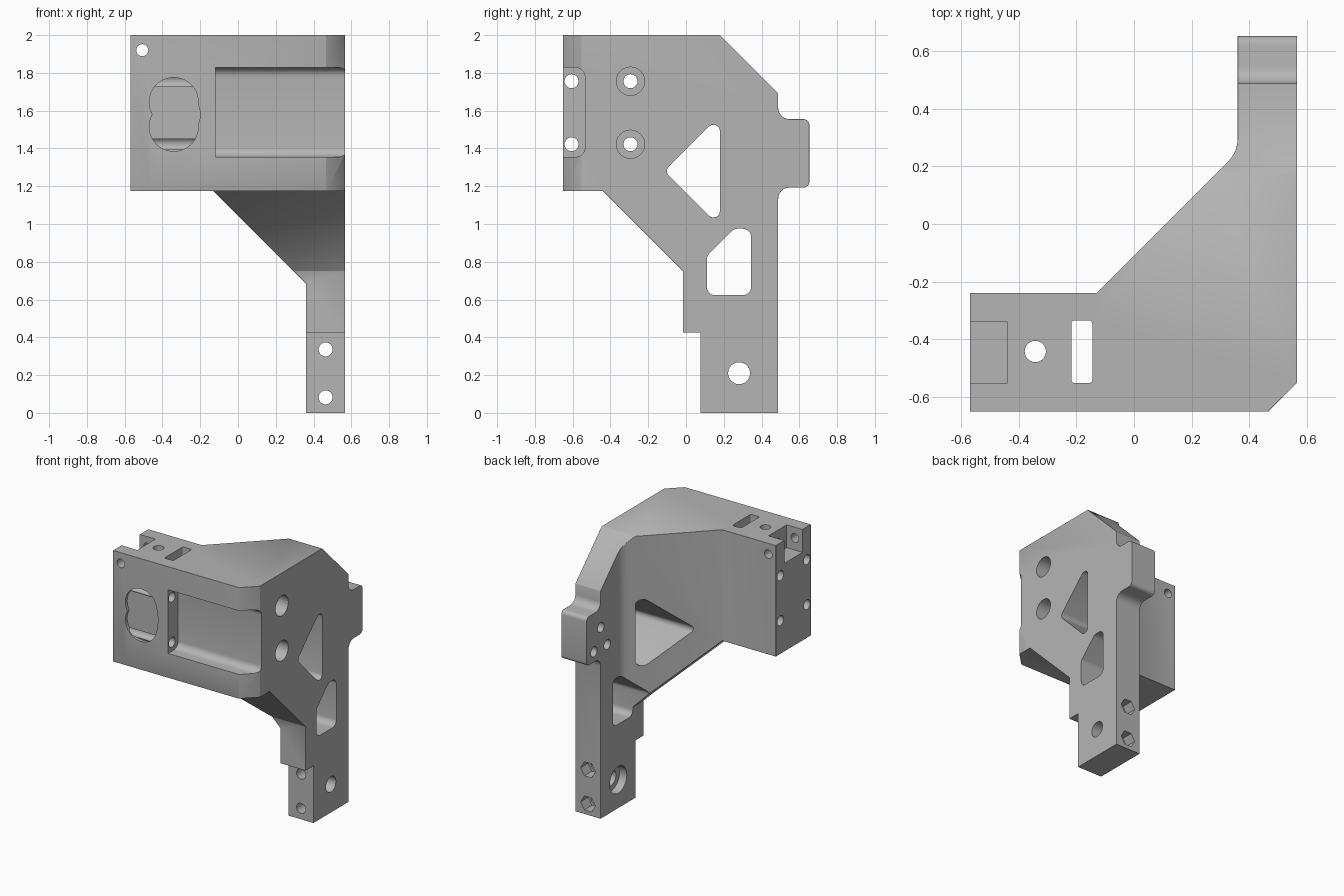
import bpy
import bmesh
from math import pi, cos, sin, tan
from mathutils import Vector

cube = bpy.data.objects.get("Cube")
if cube:
    bpy.data.objects.remove(cube, do_unlink=True)

grey = bpy.data.materials.new("plain_grey")
grey.use_nodes = True
colour = (0.46, 0.46, 0.46, 1)
grey.diffuse_color = colour
grey.node_tree.nodes["Principled BSDF"].inputs["Base Color"].default_value = colour


def rounded(points, radius=0.0, steps=6):
    """Polygon with filleted corners; a third value overrides the radius."""
    result = []
    for i, p in enumerate(points):
        r = p[2] if len(p) > 2 else radius
        here = Vector(p[:2])
        if not r:
            result.append(here)
            continue
        a = (Vector(points[i - 1][:2]) - here).normalized()
        b = (Vector(points[(i + 1) % len(points)][:2]) - here).normalized()
        half = a.angle(b) / 2
        centre = here + (a + b).normalized() * (r / sin(half))
        start = here + a * (r / tan(half)) - centre
        end = here + b * (r / tan(half)) - centre
        sweep = start.angle_signed(end)
        for k in range(steps + 1):
            t = -sweep * k / steps
            result.append(centre + Vector((start.x * cos(t) - start.y * sin(t),
                                           start.x * sin(t) + start.y * cos(t))))
    return result


def circle(a, b, r, sides=24):
    return [Vector((a + r * cos(2 * pi * k / sides), b + r * sin(2 * pi * k / sides)))
            for k in range(sides)]


def rectangle(a0, a1, b0, b1):
    return [(a0, b0), (a1, b0), (a1, b1), (a0, b1)]


def prism(name, axis, outline, low=-3, high=3):
    """Extrude an outline along an axis: x takes (y, z), y takes (x, z), z takes (x, y)."""
    place = {"x": lambda a, b, d: (d, a, b),
             "y": lambda a, b, d: (a, d, b),
             "z": lambda a, b, d: (a, b, d)}[axis]
    bm = bmesh.new()
    face = bm.faces.new([bm.verts.new(place(a, b, low)) for a, b in outline])
    new = bmesh.ops.extrude_face_region(bm, geom=[face])["geom"]
    shift = Vector(place(0, 0, high - low))
    bmesh.ops.translate(bm, vec=shift, verts=[v for v in new if isinstance(v, bmesh.types.BMVert)])
    bmesh.ops.recalc_face_normals(bm, faces=bm.faces)
    mesh = bpy.data.meshes.new(name)
    bm.to_mesh(mesh)
    bm.free()
    mesh.materials.append(grey)
    ob = bpy.data.objects.new(name, mesh)
    bpy.context.collection.objects.link(ob)
    return ob


def apply(ob, mod):
    bpy.ops.object.select_all(action="DESELECT")
    bpy.context.view_layer.objects.active = ob
    ob.select_set(True)
    bpy.ops.object.modifier_apply(modifier=mod.name)


def combine(ob, other, operation="DIFFERENCE"):
    mod = ob.modifiers.new("cut", "BOOLEAN")
    mod.operation = operation
    mod.solver = "EXACT"
    mod.object = other
    apply(ob, mod)
    bpy.data.objects.remove(other, do_unlink=True)


# Bracket body: side, top and front outlines intersected
bracket = prism("bracket", "x", rounded([
    (-0.652, 2), (0.18, 2), (0.488, 1.692), (0.488, 1.555, 0.06), (0.653, 1.555, 0.03),
    (0.653, 1.193, 0.03), (0.488, 1.193, 0.06), (0.488, 0), (0.077, 0), (0.077, 0.425),
    (-0.017, 0.425), (-0.017, 0.752), (-0.44, 1.175), (-0.652, 1.175)]))
top_outline = prism("top_outline", "z", rounded([
    (-0.57, -1), (0.113, -1), (0.567, -0.552), (0.567, 1),
    (0.36, 1), (0.36, 0.25, 0.11), (-0.13, -0.24), (-0.57, -0.24)]))
front_outline = prism("front_outline", "y", [
    (-1, 3), (1, 3), (1, -1), (0.36, -1), (0.36, 0.685), (-0.13, 1.175), (-1, 1.175)])
combine(bracket, top_outline, "INTERSECT")
combine(bracket, front_outline, "INTERSECT")

# Slightly broken outer edges
bevel = bracket.modifiers.new("bevel", "BEVEL")
bevel.width = 0.008
bevel.segments = 1
bevel.limit_method = "ANGLE"
bevel.angle_limit = 0.6
apply(bracket, bevel)


def cut(axis, outline, low=-3, high=3):
    combine(bracket, prism("cutter", axis, outline, low, high))


# Front pocket, open at the chamfered corner
cut("x", rounded([(-1, 1.355), (-0.535, 1.355, 0.05), (-0.535, 1.828, 0.05), (-1, 1.828)]),
    -0.118, 1)

# Lightening windows in the side wall
cut("x", rounded([(-0.115, 1.28), (0.18, 1.575), (0.18, 0.985)], 0.035))
cut("x", rounded([(0.11, 0.623), (0.345, 0.623), (0.345, 0.975),
                  (0.255, 0.975), (0.11, 0.83)], 0.045))

# Vertical slot, vertical hole and top notch in the block
cut("z", rounded(rectangle(-0.218, -0.145, -0.553, -0.335), 0.012))
cut("z", circle(-0.343, -0.443, 0.037))
cut("z", [(-1, -0.553), (-0.44, -0.553), (-0.44, -0.34), (-1, -0.34)], 1.83, 3)
cut("x", circle(-0.445, 1.91, 0.03), -0.5, -0.18)

# Cross holes, with counterbores on the outer wall
for z in (1.422, 1.756):
    cut("x", circle(-0.606, z, 0.037), -3, 0)
    cut("x", circle(-0.294, z, 0.037))
    cut("x", circle(-0.294, z, 0.075), 0.46, 1)

# Shallow lobed recess and corner hole on the front
for x, z, r in ((-0.34, 1.645, 0.13), (-0.34, 1.515, 0.13), (-0.325, 1.58, 0.125)):
    cut("y", circle(x, z, r, 40), -1, -0.63)
cut("y", circle(-0.507, 1.92, 0.032))

# Leg bolt holes with hexagonal nut pockets at the back
for z in (0.082, 0.336):
    cut("y", circle(0.464, z, 0.037))
    cut("y", circle(0.464, z, 0.06, 6), 0.4, 1)
cut("x", circle(0.281, 0.21, 0.058, 32))
cut("x", circle(0.281, 0.21, 0.1, 32), 0, 0.42)

# Blind holes on the inner face of the rear tab
for y, z in ((0.565, 1.27), (0.485, 1.42), (0.41, 1.265)):
    cut("x", circle(y, z, 0.037), 0, 0.47)

bpy.context.view_layer.objects.active = bracket
bracket.select_set(True)
bpy.ops.object.shade_smooth_by_angle(angle=0.5)
